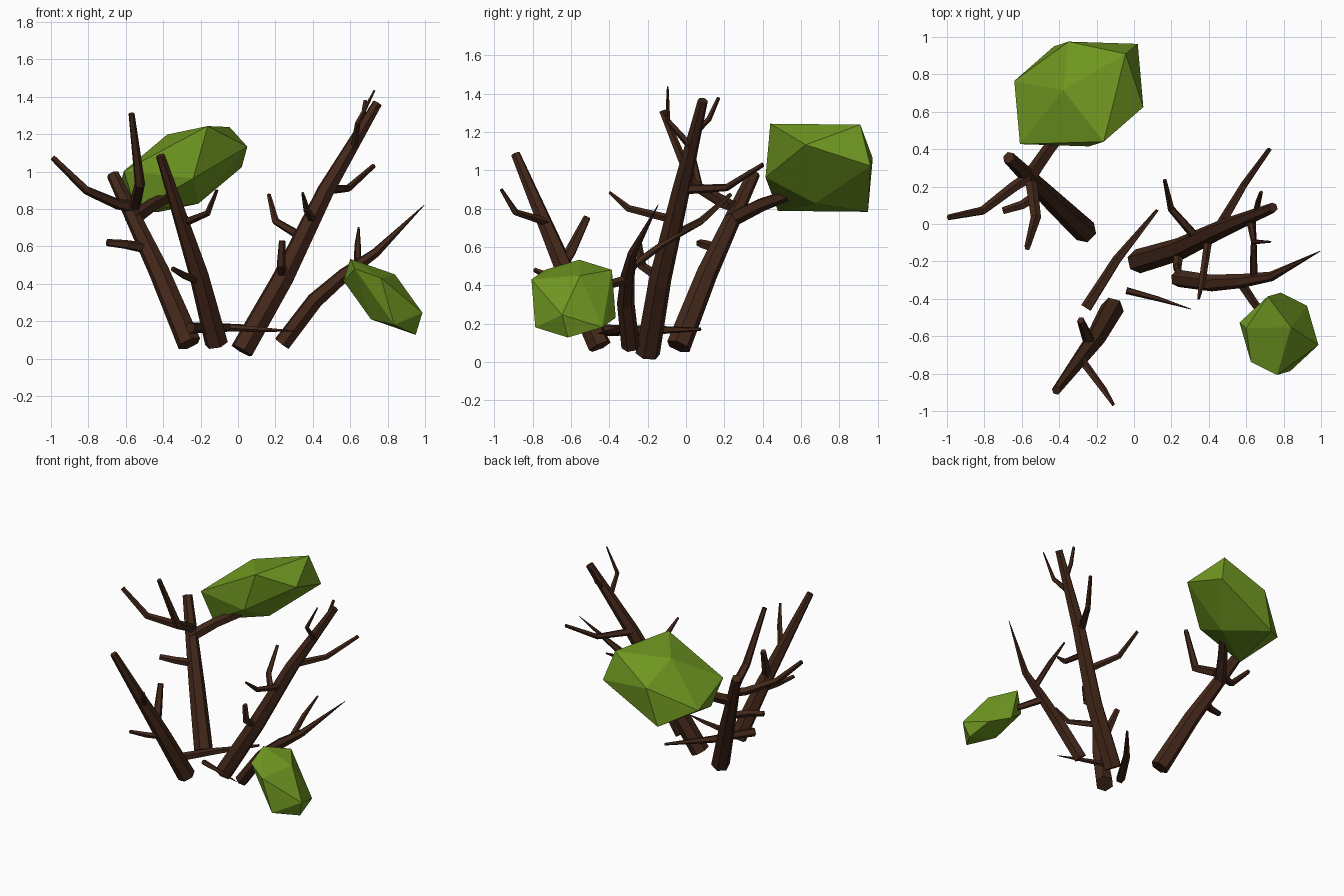
import bpy, bmesh, math
from mathutils import Vector


def material(name, color):
    m = bpy.data.materials.new(name)
    m.diffuse_color = (*color, 1)
    return m


BARK = material("bark", (0.055, 0.02, 0.01))
LEAF = material("leaf", (0.16, 0.31, 0.015))


def finish(name, bm, mat):
    bmesh.ops.recalc_face_normals(bm, faces=bm.faces)
    me = bpy.data.meshes.new(name)
    bm.to_mesh(me)
    bm.free()
    me.materials.append(mat)
    ob = bpy.data.objects.new(name, me)
    bpy.context.collection.objects.link(ob)


def limb(name, pts, radii, sides=5):
    """Faceted tapering tube along a path."""
    pts = [Vector(p) for p in pts]
    segs = [(b - a).normalized() for a, b in zip(pts, pts[1:])]
    tangents = [segs[0]] + [(a + b).normalized() for a, b in zip(segs, segs[1:])] + [segs[-1]]
    u = tangents[0].orthogonal().normalized()
    bm, rings = bmesh.new(), []
    for p, t, r in zip(pts, tangents, radii):
        u = (u - t * u.dot(t)).normalized()
        v = t.cross(u)
        angles = [2 * math.pi * k / sides for k in range(sides)]
        rings.append([bm.verts.new(p + r * (u * math.cos(a) + v * math.sin(a))) for a in angles])
    for lo, hi in zip(rings, rings[1:]):
        for k in range(sides):
            j = (k + 1) % sides
            bm.faces.new((lo[k], lo[j], hi[j], hi[k]))
    bm.faces.new(rings[0])
    bm.faces.new(rings[-1])
    finish(name, bm, BARK)


def foliage(name, centre, half):
    """Skewed icosahedron: six corners plus their opposites."""
    bm = bmesh.new()
    c = Vector(centre)
    for h in half:
        for s in (1, -1):
            bm.verts.new(c + s * Vector(h))
    bmesh.ops.convex_hull(bm, input=bm.verts)
    finish(name, bm, LEAF)


# Main stems
limb("left_stem", [(-.26, -.04, .08), (-.42, .11, .46), (-.67, .355, .985)],
     (.065, .056, .034), 6)
limb("tall_stem", [(.02, -.2, .042), (.24, -.135, .43), (.47, -.025, .9), (.745, .088, 1.365)],
     (.065, .06, .048, .027), 6)
limb("front_stem", [(-.115, -.45, .08), (-.21, -.62, .45), (-.415, -.89, 1.085)],
     (.063, .053, .025), 6)
limb("right_stem", [(.235, -.29, .08), (.41, -.315, .31), (.57, -.305, .45), (.735, -.28, .565), (.995, -.145, .82)],
     (.048, .046, .038, .026, .002), 6)

# Branches on the left stem
limb("left_branch_outer", [(-.56, .25, .81), (-.64, .2, .825), (-.81, .07, .9), (-.99, .035, 1.075)],
     (.032, .03, .024, .016))
limb("left_branch_up", [(-.55, .22, .82), (-.525, .03, .93), (-.57, -.125, 1.31)],
     (.033, .029, .017))
limb("left_branch_stub", [(-.49, .17, .59), (-.6, .1, .61), (-.7, .07, .62)],
     (.03, .025, .02))
limb("left_branch_leafy", [(-.57, .23, .74), (-.46, .39, .82), (-.35, .53, .87)],
     (.042, .037, .03))

# Branches on the tall stem
limb("tall_branch_right", [(.46, -.01, .9), (.59, .21, .91), (.725, .4, 1.03)],
     (.027, .02, .013))
limb("tall_branch_top", [(.62, .02, 1.13), (.64, -.095, 1.26), (.73, -.095, 1.435)],
     (.02, .015, .005))
limb("tall_branch_back", [(.65, .05, 1.2), (.665, .12, 1.27), (.68, .17, 1.38)],
     (.018, .015, .01))
limb("tall_branch_left", [(.34, -.08, .65), (.2, .08, .735), (.165, .235, .875)],
     (.026, .02, .011))
limb("tall_branch_front", [(.4, -.06, .74), (.365, -.3, .8), (.345, -.4, .885)],
     (.023, .019, .008))
limb("tall_branch_low", [(.24, -.14, .44), (.23, -.23, .5), (.235, -.25, .63)],
     (.028, .025, .018))

# Branches on the front stem
limb("front_branch_back", [(-.23, -.65, .5), (-.25, -.6, .58), (-.285, -.515, .755)],
     (.033, .031, .02))
limb("front_branch_right", [(-.28, -.73, .73), (-.16, -.89, .78), (-.112, -.965, .9)],
     (.023, .018, .009))
limb("front_branch_left", [(-.2, -.6, .41), (-.28, -.7, .44), (-.35, -.79, .48)],
     (.024, .02, .013))

# Branches on the right stem
limb("right_branch_back", [(.64, -.28, .5), (.64, -.13, .61), (.645, .03, .7)],
     (.022, .018, .006))
limb("right_branch_leafy", [(.56, -.3, .43), (.64, -.42, .4), (.7, -.5, .38)],
     (.026, .023, .02))

# Fallen twigs
limb("low_twig", [(-.255, -.45, .165), (-.09, -.19, .165), (.125, .075, .17)],
     (.032, .026, .009))
limb("thin_twig", [(-.04, -.355, .165), (.13, -.4, .155), (.305, -.455, .148)],
     (.02, .014, .002))

# Leaf clumps
foliage("upper_foliage", (-.295, .695, 1.013),
        [(-.083, .02, .185), (.133, -.255, .23), (-.055, .28, .05),
         (.25, .215, .225), (.345, -.07, .12), (.315, .268, .01)])
foliage("lower_foliage", (.775, -.587, .33),
        [(-.175, .03, .203), (-.15, -.15, .15), (-.06, .2, .15),
         (.01, .22, -.1), (.064, .035, .12), (.211, -.06, -.085)])
